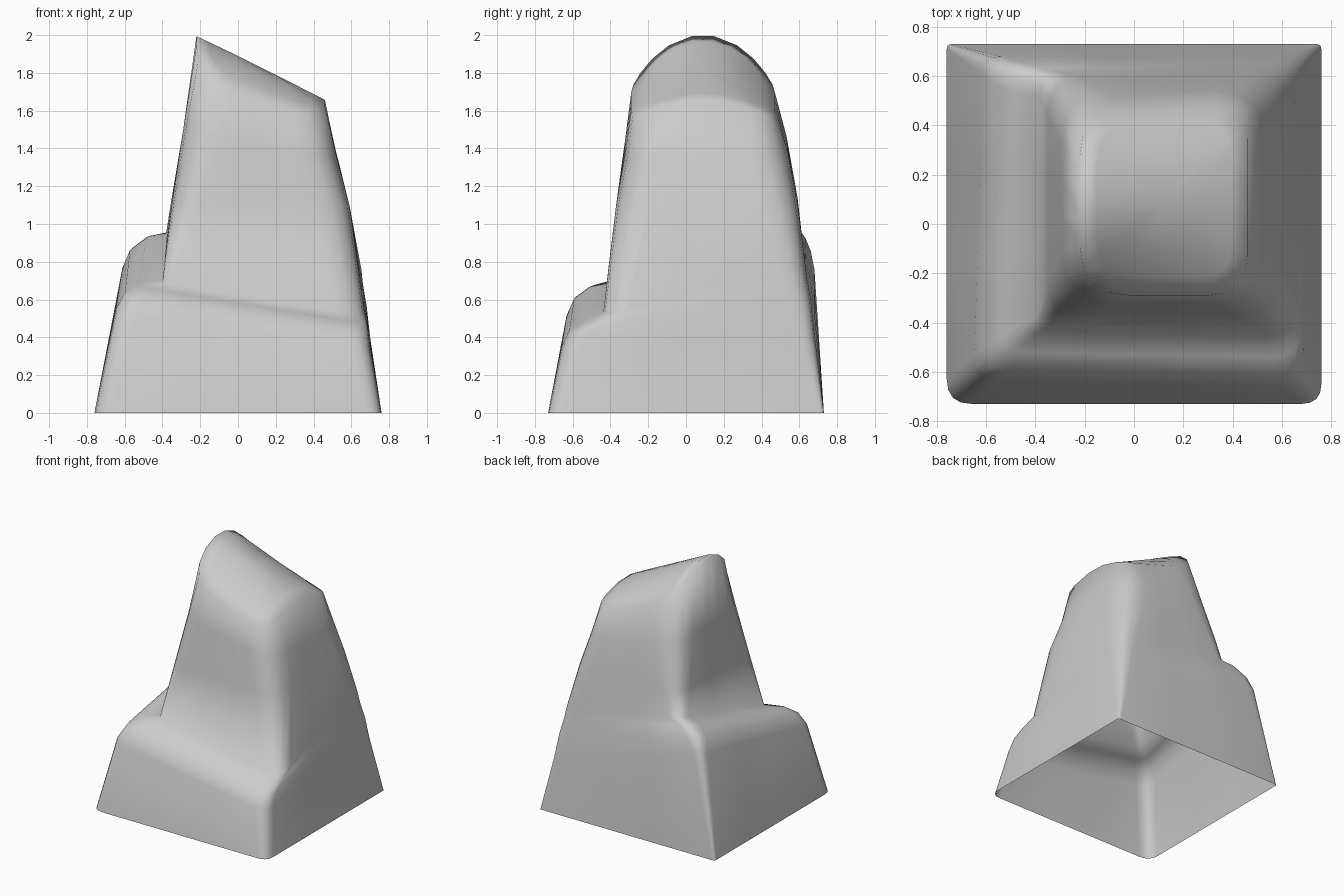
import bpy
import bmesh
from mathutils import Vector

cube = bpy.data.objects.get("Cube")
if cube:
    bpy.data.objects.remove(cube, do_unlink=True)


def flat_material(name, colour):
    mat = bpy.data.materials.new(name)
    mat.use_nodes = True
    mat.diffuse_color = colour
    mat.node_tree.nodes["Principled BSDF"].inputs["Base Color"].default_value = colour
    return mat


def rounded_ring(corners, radii, corner_steps=4, side_steps=3):
    """Closed loop through four corners, each rounded by its own radius."""
    points, arcs = [], []
    for i, corner in enumerate(corners):
        before, after = corners[i - 1], corners[(i + 1) % 4]
        start = corner + (before - corner).normalized() * radii[i]
        end = corner + (after - corner).normalized() * radii[i]
        arc = []
        for k in range(corner_steps + 1):
            t = k / corner_steps
            arc.append(start * (1 - t) ** 2 + corner * 2 * t * (1 - t) + end * t * t)
        arcs.append(arc)
    for i, arc in enumerate(arcs):
        points += arc
        following = arcs[(i + 1) % 4][0]
        points += [arc[-1].lerp(following, k / side_steps) for k in range(1, side_steps)]
    return points


def cap_height(x, y):
    """Top slopes down to the left and arches from front to back."""
    across = (x + 0.22) / 0.68
    drop = 0.24 - 0.13 * across
    return 2 - 0.34 * across - drop * ((y - 0.09) / 0.38) ** 2


# Corner order: front right, front left, back left, back right
levels = [
    # base
    ([(-.76, -.73, 0), (.76, -.73, 0), (.76, .73, 0), (-.76, .73, 0)], (.1, .08, .02, .02)),
    # ledge shoulder
    ([(-.65, -.63, .53), (.70, -.66, .34), (.70, .68, .4), (-.61, .68, .78)], (.1, .1, .08, .07)),
    ([(-.60, -.59, .62), (.69, -.62, .42), (.68, .66, .58), (-.57, .66, .88)], (.1, .11, .1, .09)),
    ([(-.53, -.52, .67), (.68, -.54, .47), (.66, .64, .7), (-.48, .63, .95)], (.08, .12, .12, .1)),
    # crease at the foot of the tower
    ([(-.40, -.42, .69), (.67, -.44, .51), (.65, .63, .8), (-.38, .61, .97)], (.04, .14, .14, .1)),
    # tower
    ([(-.35, -.37, 1.1), (.59, -.37, 1.1), (.59, .59, 1.1), (-.35, .59, 1.15)], (.14, .18, .18, .14)),
    ([(-.29, -.32, 1.5), (.52, -.32, 1.35), (.53, .54, 1.35), (-.29, .53, 1.5)], (.2, .2, .2, .2)),
]
rings = [rounded_ring([Vector(c) for c in corners], radii) for corners, radii in levels]

# Rim and cap follow the sloping arch
rim = rounded_ring([Vector(c) for c in [(-.22, -.29, 0), (.46, -.29, 0), (.46, .47, 0), (-.22, .47, 0)]],
                   (.2, .16, .12, .2))
centre = Vector((0.12, 0.09, 0))
for scale in (1, 0.8, 0.5, 0.25):
    ring = [centre.lerp(p, scale) for p in rim]
    for p in ring:
        p.z = cap_height(p.x, p.y)
    rings.append(ring)

# Open-bottomed shell
bm = bmesh.new()
loops = [[bm.verts.new(p) for p in ring] for ring in rings]
count = len(loops[0])
for low, high in zip(loops, loops[1:]):
    for i in range(count):
        j = (i + 1) % count
        bm.faces.new((low[i], low[j], high[j], high[i]))
peak = bm.verts.new((centre.x, centre.y, cap_height(centre.x, centre.y)))
for i in range(count):
    bm.faces.new((loops[-1][i], loops[-1][(i + 1) % count], peak))
for face in bm.faces:
    face.smooth = True

mesh = bpy.data.meshes.new("stepped_shell")
bm.to_mesh(mesh)
bm.free()
mesh.materials.append(flat_material("light grey", (0.6, 0.6, 0.6, 1)))
shell = bpy.data.objects.new("stepped_shell", mesh)
bpy.context.collection.objects.link(shell)
